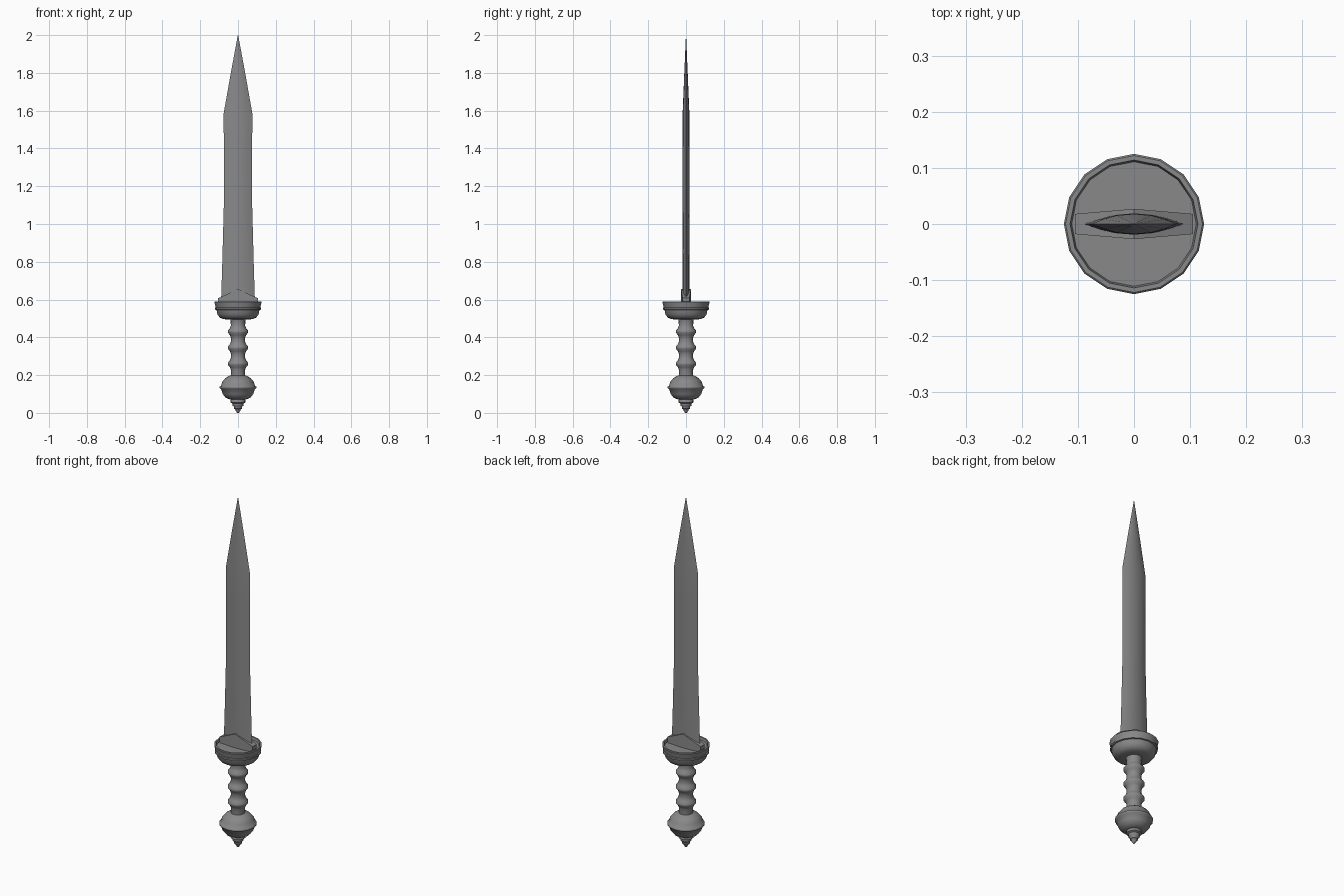
import bpy, bmesh
from math import sin, cos, pi, radians

if "Cube" in bpy.data.objects:
    bpy.data.objects.remove(bpy.data.objects["Cube"])

metal = bpy.data.materials.new("dark_grey_metal")
metal.diffuse_color = (0.25, 0.25, 0.25, 1)
metal.use_nodes = True
metal.node_tree.nodes["Principled BSDF"].inputs["Base Color"].default_value = metal.diffuse_color


def finish(name, bm, angle=35):
    bmesh.ops.recalc_face_normals(bm, faces=bm.faces)
    mesh = bpy.data.meshes.new(name)
    bm.to_mesh(mesh)
    bm.free()
    mesh.materials.append(metal)
    ob = bpy.data.objects.new(name, mesh)
    bpy.context.collection.objects.link(ob)
    bpy.ops.object.select_all(action='DESELECT')
    ob.select_set(True)
    bpy.context.view_layer.objects.active = ob
    bpy.ops.object.shade_smooth_by_angle(angle=radians(angle))
    return ob


def loft(name, rings, angle=35):
    """Skin a list of equal-length point rings and cap both ends."""
    bm = bmesh.new()
    loops = [[bm.verts.new(p) for p in ring] for ring in rings]
    n = len(loops[0])
    for a, b in zip(loops, loops[1:]):
        for i in range(n):
            j = (i + 1) % n
            bm.faces.new((a[i], a[j], b[j], b[i]))
    bm.faces.new(loops[0][::-1])
    bm.faces.new(loops[-1])
    return finish(name, bm, angle)


def turned(name, profile, sides=16, angle=35):
    """Lathe a (radius, z) profile around the z axis."""
    return loft(name, [[(r * cos(2 * pi * i / sides), r * sin(2 * pi * i / sides), z)
                        for i in range(sides)] for r, z in profile], angle)


# Pommel: stepped finial, ball and thin equator band
turned("pommel_finial", [(0.005, 0.0), (0.012, 0.01), (0.013, 0.018), (0.021, 0.022),
                         (0.021, 0.033), (0.029, 0.038), (0.029, 0.05), (0.039, 0.055),
                         (0.039, 0.066), (0.034, 0.075)], angle=60)
turned("pommel_ball", [(0.04, 0.07), (0.065, 0.08), (0.081, 0.1), (0.09, 0.127),
                       (0.097, 0.131), (0.097, 0.139), (0.09, 0.143), (0.083, 0.165),
                       (0.067, 0.184), (0.045, 0.197), (0.03, 0.2)], angle=60)

# Grip with three swelling finger ridges
grip = [(0.038, 0.19)]
for z in (0.26, 0.345, 0.43):
    grip += [(0.038, z - 0.032), (0.043, z - 0.018), (0.054, z - 0.005),
             (0.054, z + 0.005), (0.043, z + 0.018), (0.038, z + 0.032)]
grip += [(0.039, 0.485), (0.044, 0.505)]
turned("grip", grip, angle=60)

# Bowl-shaped guard with rim and shallow recessed top
turned("guard", [(0.04, 0.495), (0.078, 0.496), (0.097, 0.505), (0.109, 0.522),
                 (0.114, 0.545), (0.122, 0.547), (0.122, 0.556), (0.118, 0.558),
                 (0.119, 0.562), (0.125, 0.587), (0.122, 0.59), (0.114, 0.59),
                 (0.111, 0.575)])

# Peaked collar plate where the blade meets the guard
loft("blade_collar", [
    [(x, -y, 0.57), (x, y, 0.57), (x, y, top), (x, -y, top)]
    for x, y, top in ((-0.105, 0.018, 0.607), (0, 0.027, 0.655), (0.105, 0.018, 0.607))], 10)

# Blade: lens section, slightly waisted, long point
section = [(1, 0), (0.72, 0.48), (0.4, 0.85), (0, 1), (-0.4, 0.85), (-0.72, 0.48)]
section += [(-x, -y) for x, y in section]
stations = [(0.575, 0.09, 0.019), (0.8, 0.083, 0.019), (1.1, 0.075, 0.019),
            (1.4, 0.075, 0.019), (1.585, 0.076, 0.018), (1.8, 0.038, 0.009),
            (2.0, 0.001, 0.0005)]
loft("blade", [[(x * w, y * t, z) for x, y in section] for z, w, t in stations], 60)
